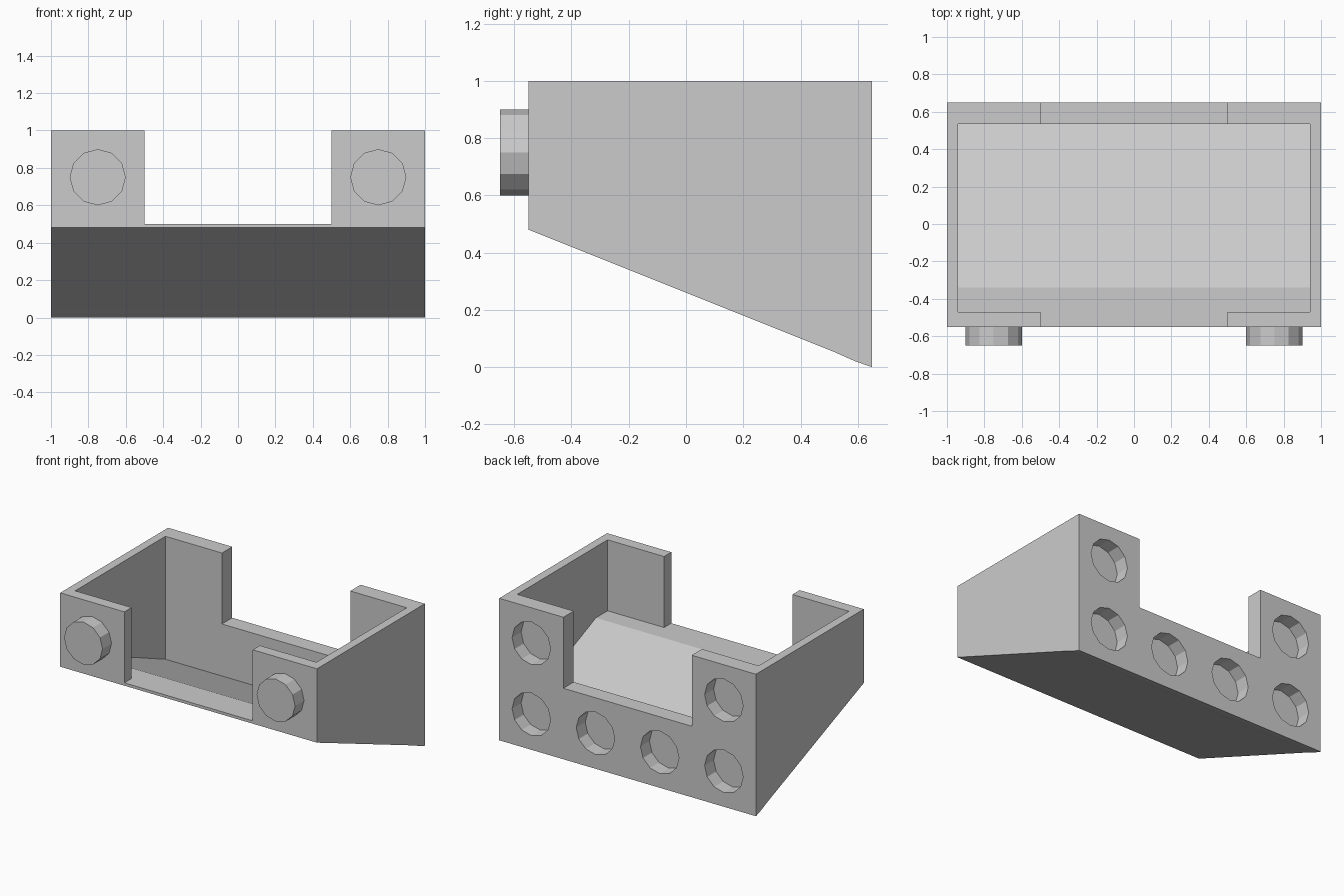
import bpy, bmesh
from math import pi

if "Cube" in bpy.data.objects:
    bpy.data.objects.remove(bpy.data.objects["Cube"])


def extrude_profile(name, points, half_width):
    """Prism along x from a (y, z) profile."""
    bm = bmesh.new()
    face = bm.faces.new([bm.verts.new((-half_width, y, z)) for y, z in points])
    out = bmesh.ops.extrude_face_region(bm, geom=[face])
    verts = [g for g in out["geom"] if isinstance(g, bmesh.types.BMVert)]
    bmesh.ops.translate(bm, verts=verts, vec=(2 * half_width, 0, 0))
    bmesh.ops.recalc_face_normals(bm, faces=bm.faces)
    mesh = bpy.data.meshes.new(name)
    bm.to_mesh(mesh)
    bm.free()
    ob = bpy.data.objects.new(name, mesh)
    bpy.context.collection.objects.link(ob)
    return ob


def peg(name, x, z, y0, y1):
    """Twelve-sided cylinder along y."""
    bpy.ops.mesh.primitive_cylinder_add(
        vertices=12, radius=0.15, depth=y1 - y0,
        location=(x, (y0 + y1) / 2, z), rotation=(pi / 2, 0, 0))
    ob = bpy.context.object
    ob.name = name
    return ob


def cut(target, cutter):
    cutter.hide_render = True
    mod = target.modifiers.new("cut", 'BOOLEAN')
    mod.operation = 'DIFFERENCE'
    mod.solver = 'EXACT'
    mod.object = cutter
    bpy.context.view_layer.objects.active = target
    bpy.ops.object.modifier_apply(modifier=mod.name)
    bpy.data.objects.remove(cutter)


# Wedge body with a sloping underside and a faint crease near the back edge
body = extrude_profile("wedge_body", [
    (-0.55, 1), (-0.55, 0.48), (0.52, 0.052), (0.59, 0.021), (0.65, 0), (0.65, 1)], 1)

# Open tray: short flat floor at the front, then a slope down to the back
cut(body, extrude_profile("cavity_cutter", [
    (-0.47, 1.2), (-0.47, 0.5), (-0.34, 0.5), (0.535, 0.134), (0.535, 1.2)], 0.94))

# Wide notch through the front and back walls
cut(body, extrude_profile("notch_cutter", [
    (-0.8, 0.5), (0.8, 0.5), (0.8, 1.3), (-0.8, 1.3)], 0.5))

# Blind round sockets in the back wall
for x, z in [(-0.75, 0.25), (-0.25, 0.25), (0.25, 0.25), (0.75, 0.25),
             (-0.75, 0.75), (0.75, 0.75)]:
    cut(body, peg("socket_cutter", x, z, 0.55, 0.75))

# Round studs on the front
for side, x in (("left", -0.75), ("right", 0.75)):
    peg(side + "_stud", x, 0.75, -0.65, -0.55)
